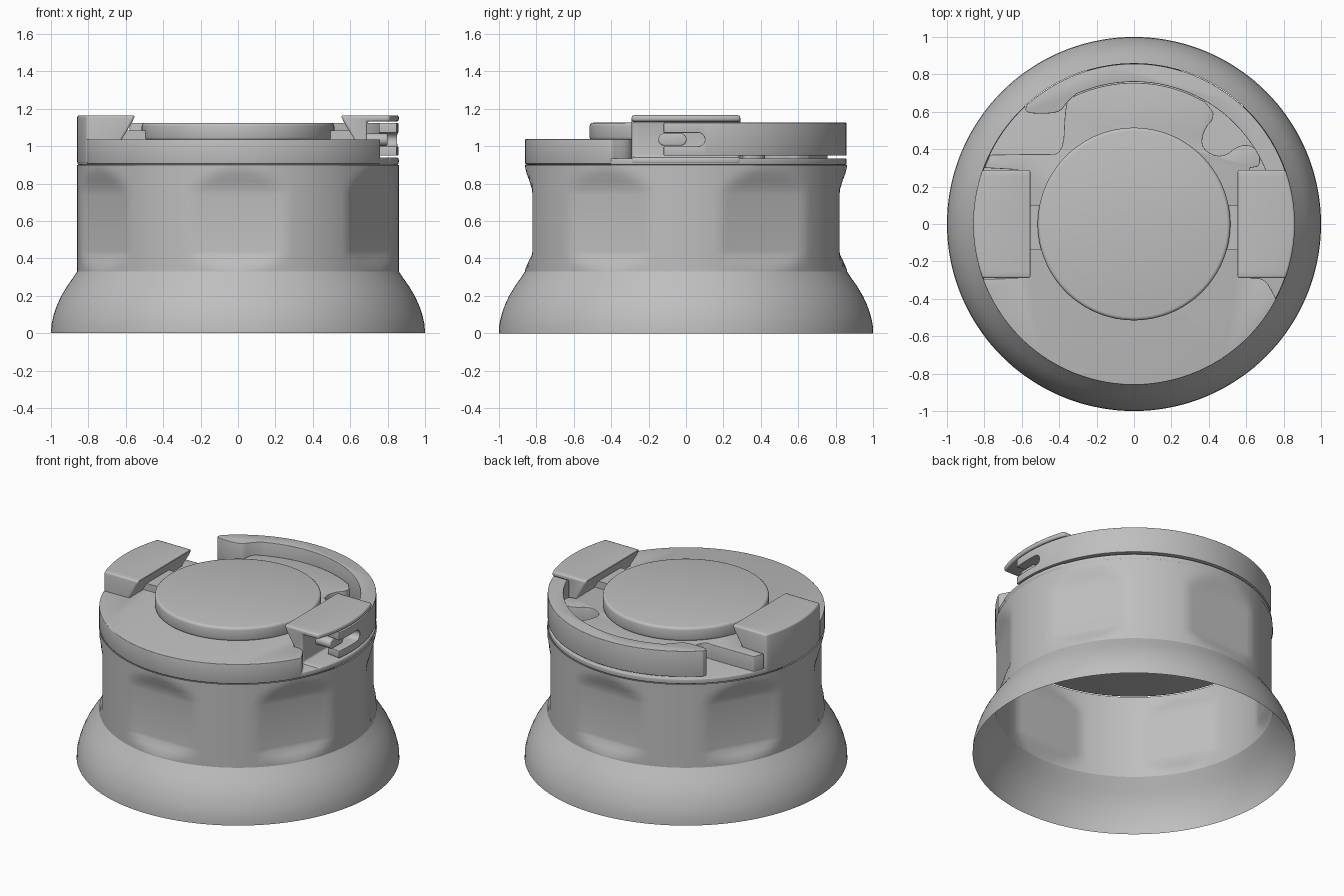
import bpy
import bmesh
from math import sin, cos, radians, pi, sqrt
from mathutils import Vector

cube = bpy.data.objects.get("Cube")
if cube:
    bpy.data.objects.remove(cube, do_unlink=True)

R = 0.86  # outer radius of the collar and lid

grey = bpy.data.materials.new("plain grey")
grey.use_nodes = True
grey.diffuse_color = (0.52, 0.52, 0.52, 1)
grey.node_tree.nodes["Principled BSDF"].inputs["Base Color"].default_value = (0.52, 0.52, 0.52, 1)


def activate(obj):
    bpy.ops.object.select_all(action='DESELECT')
    obj.select_set(True)
    bpy.context.view_layer.objects.active = obj


def make(name, rings, closed_ends=True, bevel=0, cutter=None):
    """Skin a list of matching closed point loops into one object."""
    bm = bmesh.new()
    loops = [[bm.verts.new(p) for p in ring] for ring in rings]
    n = len(loops[0])
    for a, b in zip(loops, loops[1:]):
        for i in range(n):
            j = (i + 1) % n
            bm.faces.new((a[i], a[j], b[j], b[i]))
    if closed_ends:
        bm.faces.new(loops[0][::-1])
        bm.faces.new(loops[-1])
        bmesh.ops.recalc_face_normals(bm, faces=bm.faces)
    mesh = bpy.data.meshes.new(name)
    bm.to_mesh(mesh)
    bm.free()
    mesh.materials.append(grey)
    obj = bpy.data.objects.new(name, mesh)
    bpy.context.collection.objects.link(obj)
    activate(obj)
    if cutter:
        mod = obj.modifiers.new("cut", 'BOOLEAN')
        mod.operation = 'DIFFERENCE'
        mod.object = cutter
        mod.solver = 'EXACT'
        bpy.ops.object.modifier_apply(modifier=mod.name)
    if bevel:
        mod = obj.modifiers.new("round", 'BEVEL')
        mod.width = bevel
        mod.segments = 3
        mod.limit_method = 'ANGLE'
        mod.angle_limit = radians(40)
        bpy.ops.object.modifier_apply(modifier=mod.name)
    bpy.ops.object.shade_smooth_by_angle(angle=radians(32))
    return obj


def arc(radius, start, end, step=3):
    n = max(2, round(abs(end - start) / step))
    angles = [radians(start + (end - start) * i / n) for i in range(n + 1)]
    return [(radius * cos(a), radius * sin(a)) for a in angles]


def soften(points, rounds=2):
    """Round the corners of an open path, keeping its two ends."""
    for _ in range(rounds):
        out = [points[0]]
        for a, b in zip(points, points[1:]):
            a, b = Vector(a), Vector(b)
            out += [tuple(a.lerp(b, 0.25)), tuple(a.lerp(b, 0.75))]
        points = out + [points[-1]]
    return points


def slab(name, outline, z0, z1, **kw):
    return make(name, [[(x, y, z) for x, y in outline] for z in (z0, z1)], **kw)


def circle(radius):
    return arc(radius, 0, 360, 2.5)[:-1]


# Flared skirt, an open shell
skirt_profile = [(1, 0), (0.997, 0.05), (0.985, 0.1), (0.968, 0.15),
                 (0.945, 0.2), (0.915, 0.25), (0.88, 0.3), (R, 0.33)]
make("skirt", [[(x, y, z) for x, y in circle(r)] for r, z in skirt_profile],
     closed_ends=False)

# Collar with six shallow flats, one facing the front
flat_profile = [(0.86, 0.33), (0.858, 0.345), (0.84, 0.385), (0.823, 0.42),
                (0.82, 0.44), (0.82, 0.74), (0.823, 0.77), (0.835, 0.81),
                (0.85, 0.85), (0.858, 0.88), (0.86, 0.9)]


def collar_ring(depth, z):
    ring = []
    for i in range(144):
        a = 2 * pi * i / 144
        off = (a + pi / 6 - pi / 6 * 2) % (pi / 3)
        off = min(off, pi / 3 - off)
        # flats are centred at 30 degrees and every 60 after it
        off = abs(((a - pi / 6 + pi / 6) % (pi / 3)) - pi / 6)
        r = min(R, depth / cos(off))
        ring.append((r * cos(a), r * sin(a), z))
    return ring


make("collar", [collar_ring(d, z) for d, z in flat_profile], closed_ends=False)

# Ledge under the lid
slab("lid_ledge", circle(0.857), 0.9, 0.935, bevel=0.006)

# Lid plate, cut away for the clips, the handle and the finger pockets
scallop = soften([(0.62, 0.3), (0.68, 0.31), (0.66, 0.41), (0.57, 0.43),
                  (0.47, 0.35), (0.36, 0.4), (0.37, 0.5), (0.44, 0.58), (0.378, 0.654)])
pocket = soften([(-0.354, 0.667), (-0.37, 0.6), (-0.38, 0.37), (-0.5, 0.375), (-0.77, 0.37)])
lid_outline = (arc(R, 200, 332)
               + soften([(0.755, -0.39), (0.7, -0.29), (0.62, -0.29)])
               + scallop + arc(0.755, 61, 117) + pocket
               + [(-0.8, 0.3), (-0.62, 0.29), (-0.62, -0.29)])
slab("lid_plate", lid_outline, 0.905, 1.037, bevel=0.006)

# Raised round button and the ribs beside it
slab("button", circle(0.515), 1.03, 1.125, bevel=0.018)
for side, name in ((1, "left_rib"), (-1, "right_rib")):
    xs = sorted((side * 0.49, side * 0.62))
    slab(name, [(xs[0], -0.14), (xs[1], -0.14), (xs[1], 0.1), (xs[0], 0.1)], 1.03, 1.085)


# Side clips: a profile run along y, with the outside following the collar
def clip(name, side, profile):
    rings = []
    for i in range(15):
        y = -0.29 + 0.58 * i / 14
        limit = sqrt(R * R - y * y)
        rings.append([(side * min(x, limit), y, z) for x, z in profile])
    return make(name, rings, bevel=0.012)


inner_face = [(0.62, 0.905), (0.62, 1.04), (0.565, 1.13), (0.55, 1.165)]
clip("right_clip", -1, inner_face + [(R, 1.165), (R, 0.905)])
clip("left_clip", 1, inner_face + [(R, 1.165), (R, 1.132), (0.69, 1.132),
                                   (0.69, 0.94), (R, 0.94), (R, 0.905)])


# Rounded slot shape in the y-z plane
def capsule(name, x0, x1, y0, y1, radius, **kw):
    ends = ([(y1 + u, v) for u, v in arc(radius, -90, 90, 15)]
            + [(y0 + u, v) for u, v in arc(radius, 90, 270, 15)])
    return make(name, [[(x, y, 1.035 + z) for y, z in ends] for x in (x0, x1)], **kw)


# Carry loop with a slotted hinge end and a wider grip end
slot = capsule("slot_cutter", 0.7, 0.95, -0.2, 0.065, 0.036)
slot.hide_render = True
grip = soften([(-0.575, 0.638), (-0.585, 0.59), (-0.4, 0.59), (-0.36, 0.65), (-0.31, 0.694)])
loop_outline = arc(0.857, -8, 131) + grip + arc(0.76, 113, -8)
slab("carry_loop", loop_outline, 0.95, 1.125, bevel=0.022, cutter=slot)
bpy.data.objects.remove(slot, do_unlink=True)

# Hinge pin inside the slot
capsule("hinge_pin", 0.68, 0.8, -0.115, -0.03, 0.033, bevel=0.008)
